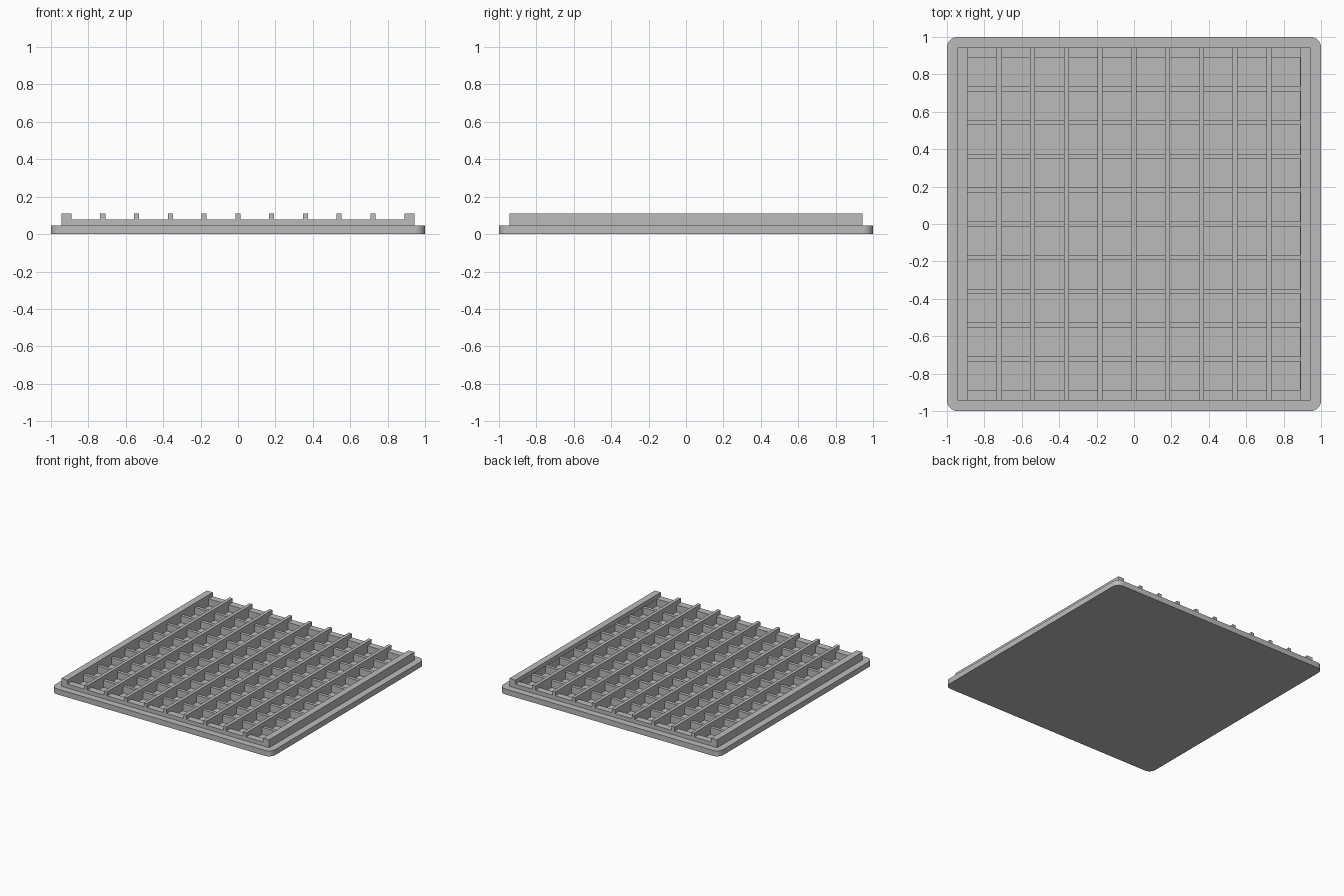
import bpy, bmesh, math
from mathutils import Matrix, Vector

if "Cube" in bpy.data.objects:
    bpy.data.objects.remove(bpy.data.objects["Cube"])

grey = bpy.data.materials.new("plain grey")
grey.diffuse_color = (0.5, 0.5, 0.5, 1)
grey.use_nodes = True
grey.node_tree.nodes["Principled BSDF"].inputs["Base Color"].default_value = grey.diffuse_color

BASE_TOP, BODY_TOP, RAIL_TOP = 0.045, 0.077, 0.11
FLOOR = 0.02                  # pocket floor height
EDGE, WALL = 0.944, 0.89      # outside and inside of the frame
PITCH, CELL, COUNT = 0.1805, 0.1535, 10


def add_box(bm, x0, x1, y0, y1, z0, z1):
    size = Matrix.Diagonal((x1 - x0, y1 - y0, z1 - z0, 1))
    centre = Matrix.Translation(((x0 + x1) / 2, (y0 + y1) / 2, (z0 + z1) / 2))
    bmesh.ops.create_cube(bm, size=1, matrix=centre @ size)


def finish(bm, name):
    bmesh.ops.recalc_face_normals(bm, faces=bm.faces)
    mesh = bpy.data.meshes.new(name)
    bm.to_mesh(mesh)
    bm.free()
    mesh.materials.append(grey)
    obj = bpy.data.objects.new(name, mesh)
    bpy.context.collection.objects.link(obj)
    return obj


# Pocket cutter: a ten by ten array of boxes
bm = bmesh.new()
for i in range(COUNT):
    for j in range(COUNT):
        x, y = -WALL + i * PITCH, WALL - j * PITCH
        add_box(bm, x, x + CELL, y - CELL, y, FLOOR, 0.15)
cutter = finish(bm, "pocket_cutter")
cutter.hide_render = True
cutter.hide_set(True)

# Base plate with rounded corners
bm = bmesh.new()
add_box(bm, -1, 1, -1, 1, 0, BASE_TOP)
upright = [e for e in bm.edges
           if abs(e.verts[0].co.z - e.verts[1].co.z) > 0.01]
bmesh.ops.bevel(bm, geom=upright, offset=0.055, segments=8,
                profile=0.5, affect='EDGES')
base = finish(bm, "base_plate")

# Raised block that becomes the grid
bm = bmesh.new()
add_box(bm, -EDGE, EDGE, -EDGE, EDGE, BASE_TOP, BODY_TOP)
grid = finish(bm, "grid_frame")

# Sink the pockets into the block and the base
for obj in (base, grid):
    mod = obj.modifiers.new("pockets", 'BOOLEAN')
    mod.operation = 'DIFFERENCE'
    mod.solver = 'EXACT'
    mod.object = cutter

# Two wide side rails
for name, x in (("left_rail", -EDGE), ("right_rail", WALL)):
    bm = bmesh.new()
    add_box(bm, x, x + EDGE - WALL, -EDGE, EDGE, BODY_TOP, RAIL_TOP)
    finish(bm, name)

# Thin rails over the dividers between the columns of pockets
bm = bmesh.new()
for i in range(1, COUNT):
    x = -WALL + i * PITCH
    add_box(bm, x - (PITCH - CELL), x, -EDGE, EDGE, BODY_TOP, RAIL_TOP)
finish(bm, "thin_rails")

# Smooth the rounded corners, keep the rest sharp
bpy.ops.object.select_all(action='DESELECT')
base.select_set(True)
bpy.context.view_layer.objects.active = base
bpy.ops.object.shade_smooth_by_angle(angle=math.radians(30))
